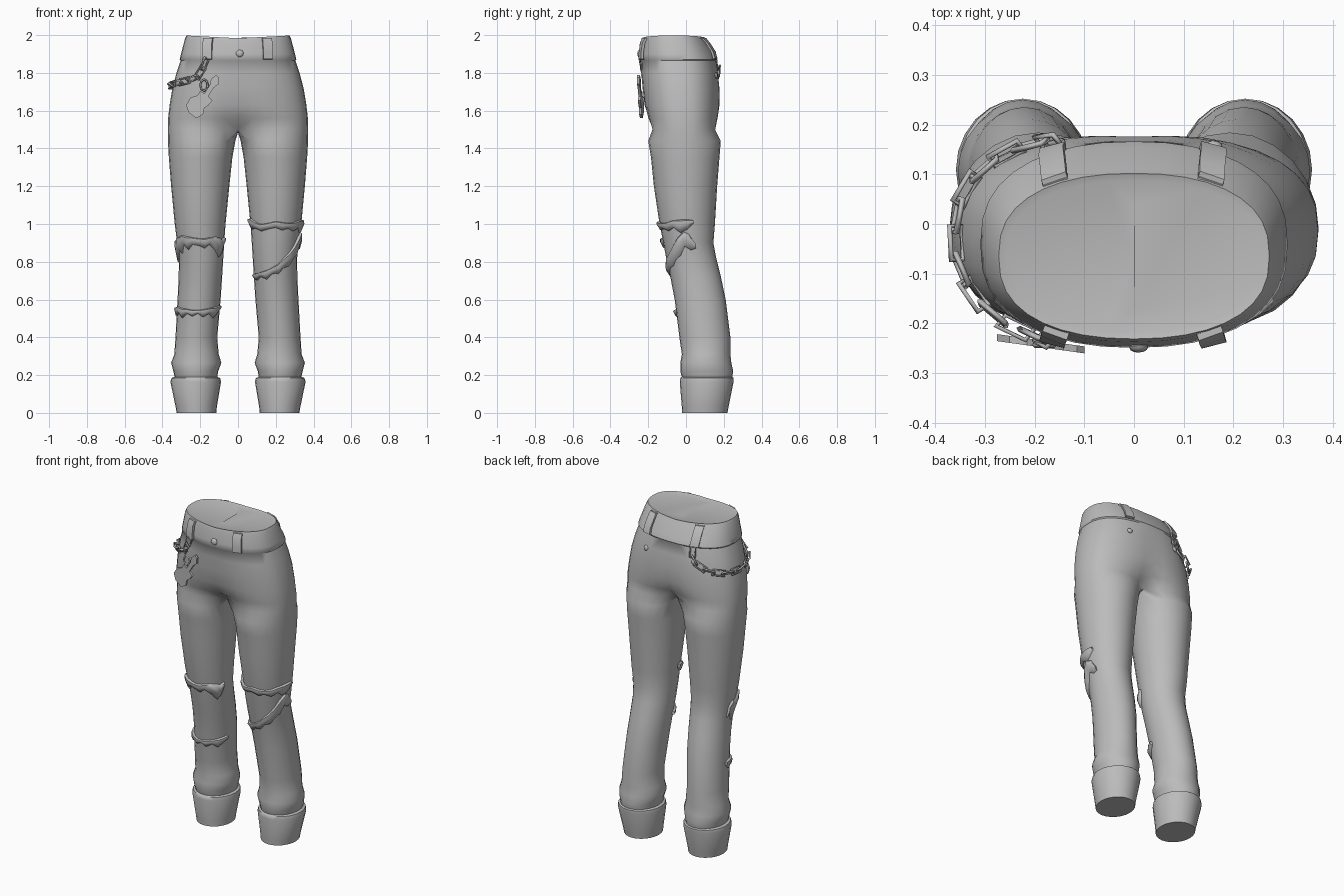
import bpy, bmesh, math
from mathutils import Vector
from mathutils.bvhtree import BVHTree

if "Cube" in bpy.data.objects:
    bpy.data.objects.remove(bpy.data.objects["Cube"])

mat = bpy.data.materials.new("denim_grey")
mat.diffuse_color = (0.5, 0.5, 0.5, 1)
mat.use_nodes = True
mat.node_tree.nodes["Principled BSDF"].inputs["Base Color"].default_value = mat.diffuse_color


def finish(name, bm, angle=40):
    bmesh.ops.recalc_face_normals(bm, faces=bm.faces)
    me = bpy.data.meshes.new(name)
    bm.to_mesh(me)
    ob = bpy.data.objects.new(name, me)
    bpy.context.collection.objects.link(ob)
    me.materials.append(mat)
    bpy.ops.object.select_all(action='DESELECT')
    ob.select_set(True)
    bpy.context.view_layer.objects.active = ob
    bpy.ops.object.shade_smooth_by_angle(angle=math.radians(angle))
    return ob


# Leg sections: z, inner x, outer x, front y, back y
LEG = [(0.0, .115, .325, -.02, .22), (.03, .112, .33, -.022, .225),
       (.165, .09, .358, -.033, .252), (.185, .095, .352, -.03, .252),
       (.19, .11, .336, -.022, .245), (.22, .105, .342, -.03, .25),
       (.265, .088, .354, -.03, .24), (.31, .102, .337, -.022, .235),
       (.4, .11, .331, -.035, .235), (.6, .092, .32, -.06, .21),
       (.72, .084, .314, -.083, .185), (.82, .078, .313, -.105, .16),
       (.9, .073, .322, -.12, .145), (1.0, .066, .335, -.14, .153),
       (1.2, .046, .354, -.17, .165), (1.35, .03, .366, -.185, .177),
       (1.44, .014, .371, -.2, .184)]
# Hip sections: z, half width, front y, back y, centre crease
HIP = [(1.5, .371, -.21, .187, .5), (1.56, .37, -.22, .188, .2),
       (1.63, .362, -.23, .188, .07), (1.72, .347, -.237, .184, .04),
       (1.8, .326, -.243, .175, .03), (1.865, .304, -.243, .16, 0),
       (1.872, .309, -.249, .166, 0), (1.9, .302, -.246, .155, 0),
       (1.98, .281, -.237, .112, 0), (1.998, .272, -.231, .102, 0),
       (1.993, .255, -.217, .088, 0)]


def leg_point(s, deg):
    z, xi, xo, yf, yb = s
    a = math.radians(deg)
    return Vector(((xi + xo) / 2 + (xo - xi) / 2 * math.sin(a),
                   (yf + yb) / 2 - (yb - yf) / 2 * math.cos(a), z))


def hip_point(s, i):
    z, w, yf, yb, crease = s
    if i > 18:                       # points on the centre line
        t = (i - 18) / 6
        m = (yf + yb) / 2
        k = 1 - crease
        return Vector((0, m + (yb - yf) / 2 * k * (1 - 2 * t),
                       z - .015 * math.sin(math.pi * t)))
    a = math.radians(i * 10)
    sn, cs = max(math.sin(a), 0), math.cos(a)
    if i in (0, 18):
        sn = 0
    x = w * sn ** .9
    y = (yf + yb) / 2 - (yb - yf) / 2 * math.copysign(abs(cs) ** .8, cs) * (1 - crease * (1 - sn) ** 3)
    dip = .014 * (1 - sn) if z > 1.95 else 0
    return Vector((x, y, z - dip))


# Trousers: one half lofted from cuff to waist, then mirrored
bm = bmesh.new()
rings = [[bm.verts.new(leg_point(s, -45 + 15 * i)) for i in range(24)] for s in LEG]
rings += [[bm.verts.new(hip_point(s, i)) for i in range(24)] for s in HIP]
for lo, hi in zip(rings, rings[1:]):
    for i in range(24):
        q = [lo[i], lo[(i + 1) % 24], hi[(i + 1) % 24], hi[i]]
        if any(v.co.x > 1e-5 for v in q):
            bm.faces.new(q)
bm.faces.new(rings[0])
bm.faces.new(rings[-1])
bmesh.ops.delete(bm, geom=[v for v in bm.verts if not v.link_faces], context='VERTS')
bmesh.ops.mirror(bm, geom=bm.verts[:] + bm.edges[:] + bm.faces[:], axis='X', merge_dist=.0005)
bmesh.ops.remove_doubles(bm, verts=bm.verts, dist=.0003)
finish("trousers", bm, 50)
tree = BVHTree.FromBMesh(bm)


def hug(p, off):
    """Point lifted off the trousers, with the surface normal."""
    loc, n, _, _ = tree.find_nearest(Vector(p))
    if n.dot(Vector((loc.x, loc.y + .03, 0))) < 0:
        n = -n
    return loc + n * off, n


# Belt loops: bent straps over the waistband
def strap(name, x, front):
    bm = bmesh.new()
    rows = []
    for z, off in ((1.862, 0), (1.866, .016), (1.91, .02), (1.96, .018), (1.99, .012), (1.995, -.004)):
        y = -.24 if front else .16 - max(0, z - 1.88) * .5
        c, n = hug((x, y, z), off)
        n.z = 0
        t = n.normalized().cross(Vector((0, 0, 1))) * .026
        c.z = min(c.z, 1.997)
        rows.append([bm.verts.new(v) for v in (c - t, c + t, c + t - n * .014, c - t - n * .014)])
    for a, b in zip(rows, rows[1:]):
        for i in range(4):
            bm.faces.new((a[i], a[(i + 1) % 4], b[(i + 1) % 4], b[i]))
    bm.faces.new(rows[0])
    bm.faces.new(rows[-1])
    finish(name, bm, 30)


for x, side in ((-.165, "right"), (.16, "left")):
    strap("front_belt_loop_" + side, x, True)
    strap("back_belt_loop_" + side, x, False)


# Fly button and back pocket rivets
def stud(name, p, r):
    loc, n = hug(p, .002)
    bm = bmesh.new()
    bmesh.ops.create_uvsphere(bm, u_segments=10, v_segments=6, radius=r)
    q = n.to_track_quat('Z', 'Y')
    for v in bm.verts:
        v.co = loc + q @ Vector((v.co.x, v.co.y, v.co.z * .55))
    finish(name, bm)


stud("fly_button", (.01, -.26, 1.905), .02)
stud("back_rivet_left", (.17, .19, 1.79), .016)
stud("back_rivet_right", (-.173, .19, 1.79), .016)


# Frayed rip edges: ridged strips wrapped on the legs
def leg_surface(side, deg, z, off):
    for a, b in zip(LEG, LEG[1:]):
        if a[0] <= z <= b[0]:
            t = (z - a[0]) / (b[0] - a[0])
            s = [p + (q - p) * t for p, q in zip(a, b)]
            p = leg_point(s, deg)
            r = math.radians(deg)
            p += Vector((math.sin(r), -math.cos(r), 0)) * off
            p.x *= side
            return p


def rip(name, side, cols):
    bm = bmesh.new()
    rows = []
    for deg, top, bot in cols:
        rows.append([bm.verts.new(leg_surface(side, deg, top + (bot - top) * f, off))
                     for f, off in ((0, -.004), (.12, .013), (.45, .016), (.9, .009), (1, -.004))])
    for a, b in zip(rows, rows[1:]):
        for i in range(4):
            bm.faces.new((a[i], a[i + 1], b[i + 1], b[i]))
    bm.faces.new(rows[0])
    bm.faces.new(rows[-1])
    finish(name, bm, 60)


rip("right_knee_rip_top", -1, [(100, .89, .82), (90, .92, .84), (80, .91, .79), (68, .93, .86), (55, .94, .84),
    (45, .94, .89), (32, .935, .86), (20, .93, .89), (5, .925, .885), (-10, .925, .87), (-22, .93, .89),
    (-38, .935, .86), (-52, .93, .82), (-62, .92, .85), (-72, .93, .9)])
rip("right_shin_rip", -1, [(88, .56, .54), (75, .565, .51), (60, .56, .53), (45, .555, .50), (30, .55, .525),
    (15, .545, .51), (0, .545, .525), (-15, .55, .505), (-30, .555, .525), (-45, .56, .50), (-60, .565, .53),
    (-72, .57, .545)])
rip("left_knee_rip_top", 1, [(-82, 1.03, 1.0), (-68, 1.03, .97), (-50, 1.01, .975), (-35, 1.0, .96),
    (-20, 1.005, .97), (0, 1.015, .98), (15, 1.01, .965), (30, 1.005, .975), (45, 1.01, .96), (60, 1.02, .98),
    (75, 1.025, .95), (90, 1.025, .97), (102, 1.02, 1.0)])
rip("left_knee_rip_bottom", 1, [(105, .9, .87), (92, .95, .86), (80, .96, .88), (66, .93, .83), (52, .885, .81),
    (38, .85, .775), (22, .82, .765), (8, .79, .735), (-8, .77, .735), (-25, .755, .705), (-42, .745, .72),
    (-58, .74, .70), (-72, .735, .715)])

# Hip chain: alternating rectangular links draped round the side
path = [hug(p, .014)[0] for p in (
    (-.16, .17, 1.87), (-.165, .19, 1.8), (-.25, .17, 1.755), (-.31, .12, 1.735), (-.345, .06, 1.73),
    (-.36, 0, 1.73), (-.35, -.07, 1.735), (-.31, -.14, 1.745), (-.26, -.19, 1.76),
    (-.2, -.22, 1.785), (-.17, -.24, 1.86))]


def along(d):
    for a, b in zip(path, path[1:]):
        l = (b - a).length
        if d <= l:
            return a.lerp(b, d / l)
        d -= l
    return path[-1].copy()


def wire(name, loops, depth):
    cu = bpy.data.curves.new(name, 'CURVE')
    cu.dimensions = '3D'
    cu.bevel_depth = depth
    cu.bevel_resolution = 0
    for pts in loops:
        sp = cu.splines.new('POLY')
        sp.points.add(len(pts) - 1)
        for p, v in zip(sp.points, pts):
            p.co = (*v, 1)
        sp.use_cyclic_u = True
    ob = bpy.data.objects.new(name, cu)
    bpy.context.collection.objects.link(ob)
    cu.materials.append(mat)


total = sum((b - a).length for a, b in zip(path, path[1:]))
count = 14
links = []
for k in range(count):
    a, b = along(total * k / count), along(total * (k + 1) / count)
    c, n = hug((a + b) / 2, .014)
    d = (b - a).normalized() * total / count * .62
    w = n.cross(d).normalized()
    w = (w if k % 2 == 0 else (n + w * .5).normalized()) * .016
    links.append([c - d - w, c + d - w, c + d + w, c - d + w])
wire("hip_chain", links, .006)

# Pendant ring
wire("pendant_ring", [[Vector((-.18 + .02 * math.cos(t * math.pi / 4), -.243, 1.735 + .03 * math.sin(t * math.pi / 4)))
                       for t in range(8)]], .006)

# Guitar shaped pendant: flat extruded outline
outline = [(-.22, 1.56), (-.262, 1.59), (-.275, 1.63), (-.25, 1.67), (-.215, 1.68), (-.2, 1.705), (-.178, 1.69),
           (-.15, 1.735), (-.142, 1.768), (-.115, 1.79), (-.1, 1.775), (-.103, 1.74), (-.128, 1.722),
           (-.158, 1.675), (-.135, 1.655), (-.16, 1.625), (-.178, 1.615), (-.185, 1.58)]
bm = bmesh.new()
face = bm.faces.new([bm.verts.new((x, -.225 - (x + .25) * .14, z)) for x, z in outline])
ext = bmesh.ops.extrude_face_region(bm, geom=[face])
bmesh.ops.translate(bm, verts=[g for g in ext['geom'] if isinstance(g, bmesh.types.BMVert)], vec=(0, -.014, 0))
finish("guitar_pendant", bm, 30)
